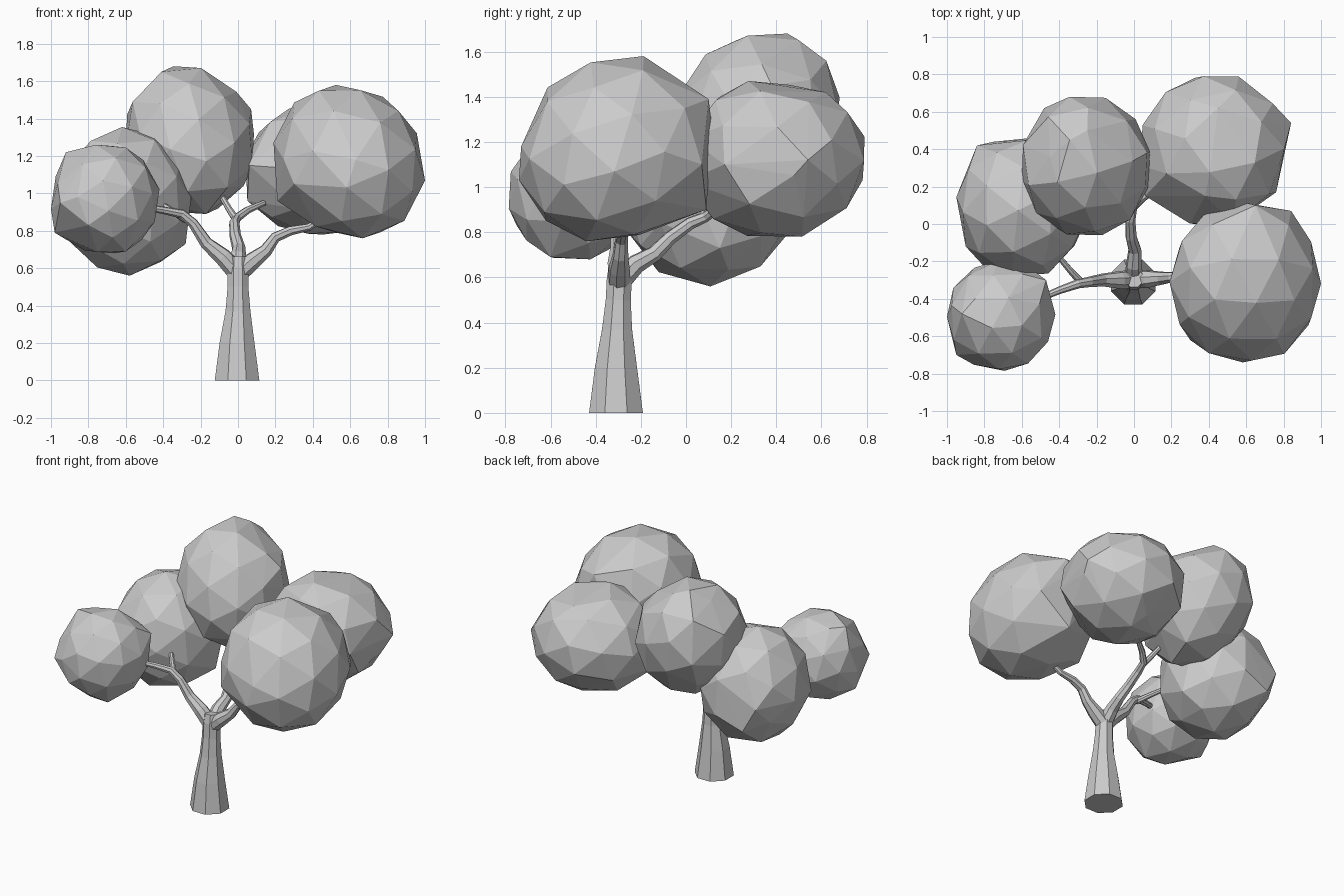
import bpy, bmesh, math, random
from mathutils import Vector, Euler


def finish(bm, name):
    bmesh.ops.recalc_face_normals(bm, faces=bm.faces[:])
    me = bpy.data.meshes.new(name)
    bm.to_mesh(me)
    bm.free()
    ob = bpy.data.objects.new(name, me)
    bpy.context.collection.objects.link(ob)
    return ob


def limb(name, pts, sides=8):
    """Faceted tube through (x, y, z, radius) points, capped at both ends."""
    bm = bmesh.new()
    P = [Vector(p[:3]) for p in pts]
    rings = []
    for i, p in enumerate(P):
        t = (P[min(i + 1, len(P) - 1)] - P[max(i - 1, 0)]).normalized()
        if i == 0 and name == "trunk":
            t = Vector((0, 0, 1))
        if i == 0:
            u = t.orthogonal().normalized()
        u = (u - t * u.dot(t)).normalized()
        v = t.cross(u)
        ring = []
        for k in range(sides):
            a = 2 * math.pi * (k + 0.5) / sides
            ring.append(bm.verts.new(p + pts[i][3] * (u * math.cos(a) + v * math.sin(a))))
        rings.append(ring)
    for a, b in zip(rings, rings[1:]):
        for k in range(sides):
            j = (k + 1) % sides
            bm.faces.new((a[k], a[j], b[j], b[k]))
    bm.faces.new(rings[0][::-1])
    bm.faces.new(rings[-1])
    return finish(bm, name)


def foliage(name, lo, hi, seed, corners, lean=0.0):
    """Low-poly leaf ball filling the bounds, bulging out to a few corners."""
    rnd = random.Random(seed)
    ico = bmesh.new()
    bmesh.ops.create_icosphere(ico, subdivisions=2, radius=1)
    rot = Euler([rnd.uniform(0, 6.28) for _ in range(3)]).to_matrix()
    pts = [rot @ v.co for v in ico.verts]
    ico.free()
    # top leans towards the back left
    pts = [p + Vector((-lean * p.z, lean * p.z, 0)) for p in pts]
    ext = [(min(p[i] for p in pts), max(p[i] for p in pts)) for i in range(3)]
    pts = [Vector([lo[i] + (p[i] - ext[i][0]) / (ext[i][1] - ext[i][0]) * (hi[i] - lo[i])
                   for i in range(3)]) for p in pts]
    # points crowding a corner give way to it, leaving larger facets there
    C = [Vector(c) for c in corners]
    gap = 0.11 * (hi[0] - lo[0]) / 0.6
    pts = [p for p in pts if all((p - c).length > gap for c in C)
           or any(abs(p[i] - lim[i]) < 1e-4 for i in range(3) for lim in (lo, hi))]
    bm = bmesh.new()
    for p in pts + C:
        bm.verts.new(p)
    bmesh.ops.convex_hull(bm, input=bm.verts[:])
    loose = [v for v in bm.verts if not v.link_faces]
    bmesh.ops.delete(bm, geom=loose, context='VERTS')
    return finish(bm, name)


# Trunk with flared foot
limb("trunk", [(-0.005, -0.31, 0, 0.129), (-0.005, -0.31, 0.2, 0.101),
               (0, -0.305, 0.37, 0.072), (0, -0.30, 0.5, 0.060),
               (0, -0.295, 0.60, 0.060), (0, -0.29, 0.66, 0.052)])

# Main branches
limb("left_branch", [(0, -0.295, 0.57, 0.052), (-0.08, -0.30, 0.66, 0.048),
                     (-0.17, -0.30, 0.735, 0.035), (-0.24, -0.31, 0.84, 0.028),
                     (-0.30, -0.32, 0.89, 0.025), (-0.40, -0.355, 0.91, 0.020),
                     (-0.58, -0.43, 0.94, 0.015)])
limb("right_branch", [(0, -0.295, 0.57, 0.052), (0.08, -0.295, 0.64, 0.048),
                      (0.15, -0.29, 0.695, 0.036), (0.20, -0.285, 0.765, 0.029),
                      (0.28, -0.28, 0.80, 0.026), (0.38, -0.285, 0.82, 0.020),
                      (0.50, -0.29, 0.90, 0.015)])
limb("back_branch", [(0, -0.295, 0.58, 0.050), (0, -0.22, 0.66, 0.044),
                     (0.005, -0.14, 0.705, 0.036), (-0.015, -0.07, 0.775, 0.031),
                     (-0.02, 0.02, 0.84, 0.028), (-0.005, 0.09, 0.87, 0.024),
                     (0.05, 0.14, 0.91, 0.020), (0.14, 0.20, 0.95, 0.015)])

# Side twigs
limb("left_twig", [(-0.28, -0.315, 0.86, 0.021), (-0.34, -0.25, 0.90, 0.018),
                   (-0.39, -0.19, 0.93, 0.016), (-0.48, -0.08, 0.97, 0.012)])
limb("back_twig", [(-0.01, 0.07, 0.86, 0.021), (-0.05, 0.11, 0.92, 0.018),
                   (-0.09, 0.16, 0.99, 0.016), (-0.15, 0.22, 1.08, 0.012)])

# Leaf balls
foliage("leaves_front_right", (0.19, -0.74, 0.76), (1.0, 0.11, 1.58), 1,
        [(0.62, 0.09, 0.90), (0.65, 0.10, 1.39), (0.21, -0.30, 0.96),
         (0.63, -0.73, 1.18), (0.30, -0.62, 1.05), (0.84, 0.07, 1.10)], 0.10)
foliage("leaves_back_right", (0.04, 0.0, 0.78), (0.82, 0.79, 1.47), 2,
        [(0.84, 0.54, 1.12), (0.45, 0.12, 0.86), (0.45, 0.62, 1.42),
         (0.38, 0.15, 1.40), (0.05, 0.28, 0.96), (0.76, 0.17, 1.10),
         (0.06, 0.15, 1.15), (0.40, 0.60, 0.84)])
foliage("leaves_top", (-0.60, -0.06, 0.89), (0.085, 0.68, 1.68), 3,
        [(0.03, 0.28, 1.04), (0.07, 0.38, 1.45), (-0.45, 0.36, 1.60),
         (-0.48, 0.62, 1.25), (-0.25, 0.50, 1.65)], 0.12)
foliage("leaves_left", (-0.95, -0.28, 0.56), (-0.25, 0.46, 1.355), 4,
        [(-0.75, 0.44, 0.78), (-0.28, 0.15, 0.73), (-0.84, 0.42, 0.95),
         (-0.90, -0.12, 0.90)])
foliage("leaves_front_left", (-1.0, -0.785, 0.68), (-0.42, -0.195, 1.26), 5,
        [(-0.98, -0.50, 0.79), (-0.80, -0.75, 0.83), (-0.92, -0.48, 1.22),
         (-0.95, -0.70, 0.95), (-0.46, -0.63, 1.00), (-0.47, -0.30, 1.10),
         (-0.60, -0.60, 0.69)])
